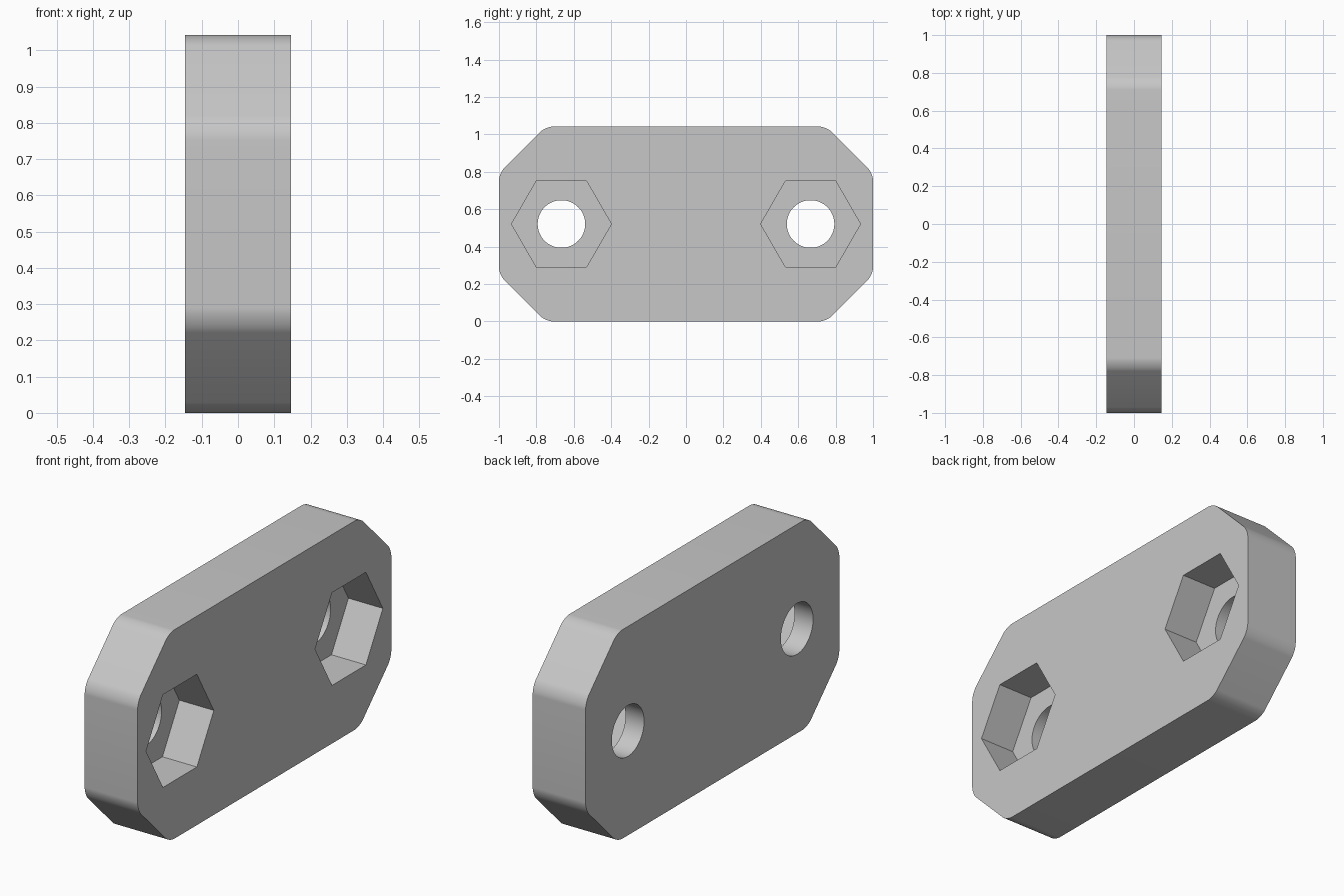
import bpy, bmesh, math
from mathutils import Matrix, Vector

cube = bpy.data.objects.get("Cube")
if cube:
    bpy.data.objects.remove(cube, do_unlink=True)

HALF_T = 0.146        # half thickness along x
HEIGHT = 1.042
MID_Z = HEIGHT / 2
CHAMFER = 0.25
HOLE_Y = 0.666
POCKET_DEPTH = 0.19

grey = bpy.data.materials.new("light grey")
grey.use_nodes = True
colour = (0.57, 0.57, 0.57, 1)
grey.diffuse_color = colour
grey.node_tree.nodes["Principled BSDF"].inputs["Base Color"].default_value = colour


def new_object(name, bm):
    bmesh.ops.recalc_face_normals(bm, faces=bm.faces)
    mesh = bpy.data.meshes.new(name)
    bm.to_mesh(mesh)
    bm.free()
    mesh.materials.append(grey)
    obj = bpy.data.objects.new(name, mesh)
    bpy.context.collection.objects.link(obj)
    return obj


def prism(name, radius, sides, x0, x1, y):
    """Regular prism along x, with a corner pointing along y."""
    bm = bmesh.new()
    ring = [bm.verts.new((x0, y + radius * math.cos(a), MID_Z + radius * math.sin(a)))
            for a in (math.tau * i / sides for i in range(sides))]
    face = bm.faces.new(ring)
    ext = bmesh.ops.extrude_face_region(bm, geom=[face])
    verts = [g for g in ext["geom"] if isinstance(g, bmesh.types.BMVert)]
    bmesh.ops.translate(bm, verts=verts, vec=(x1 - x0, 0, 0))
    obj = new_object(name, bm)
    obj.hide_render = True
    return obj


# Plate: chamfered rectangle with softly rounded corners
bm = bmesh.new()
in_y, in_z = 1 - CHAMFER, MID_Z - CHAMFER
outline = [(1, -in_z), (1, in_z), (in_y, MID_Z), (-in_y, MID_Z),
           (-1, in_z), (-1, -in_z), (-in_y, -MID_Z), (in_y, -MID_Z)]
face = bm.faces.new([bm.verts.new((-HALF_T, y, MID_Z + z)) for y, z in outline])
ext = bmesh.ops.extrude_face_region(bm, geom=[face])
verts = [g for g in ext["geom"] if isinstance(g, bmesh.types.BMVert)]
bmesh.ops.translate(bm, verts=verts, vec=(2 * HALF_T, 0, 0))
corners = [e for e in bm.edges
           if abs(e.verts[0].co.x - e.verts[1].co.x) > HALF_T]
bmesh.ops.bevel(bm, geom=corners, offset=0.04, offset_type='OFFSET',
                segments=8, profile=0.5, affect='EDGES')
plate = new_object("plate", bm)

# Round through holes and hexagonal nut pockets on the +x face
cutters = []
for side, y in (("back", HOLE_Y), ("front", -HOLE_Y)):
    cutters.append(prism(side + "_bolt_hole_cutter", 0.127, 64, -0.3, 0.3, y))
    cutters.append(prism(side + "_nut_pocket_cutter", 0.267, 6,
                         HALF_T - POCKET_DEPTH, 0.3, y))

bpy.ops.object.select_all(action='DESELECT')
bpy.context.view_layer.objects.active = plate
plate.select_set(True)
for cutter in cutters:
    mod = plate.modifiers.new(cutter.name, 'BOOLEAN')
    mod.operation = 'DIFFERENCE'
    mod.solver = 'EXACT'
    mod.object = cutter
    bpy.ops.object.modifier_apply(modifier=mod.name)
for cutter in cutters:
    bpy.data.objects.remove(cutter, do_unlink=True)

bpy.ops.object.shade_smooth_by_angle(angle=math.radians(30))
